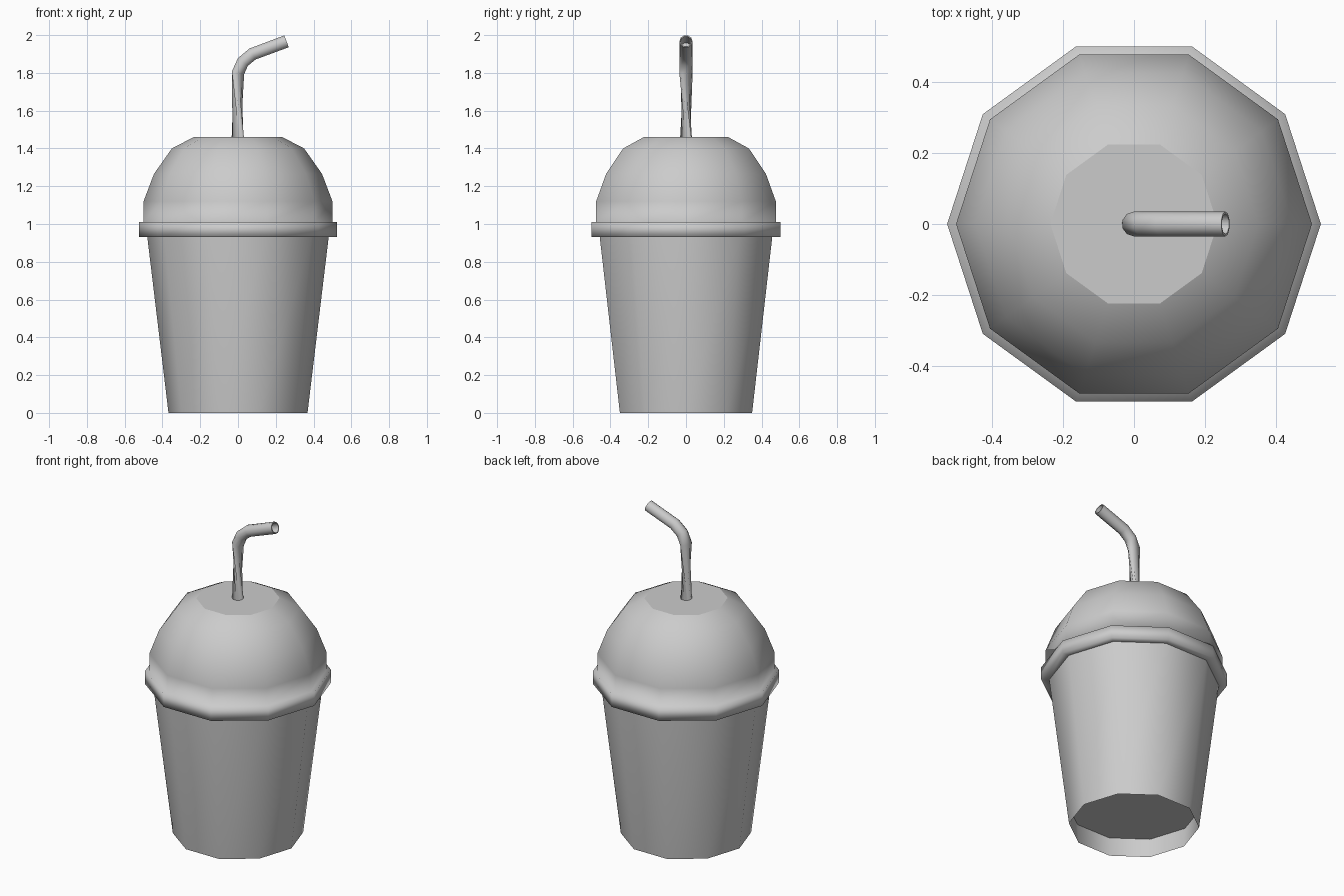
import bpy, bmesh, math
from mathutils import Vector, Matrix

cube = bpy.data.objects.get("Cube")
if cube:
    bpy.data.objects.remove(cube)


def make_material(name, color):
    mat = bpy.data.materials.new(name)
    mat.use_nodes = True
    mat.diffuse_color = color
    mat.node_tree.nodes["Principled BSDF"].inputs["Base Color"].default_value = color
    return mat


GREY = make_material("plain grey", (0.6, 0.6, 0.6, 1))


def finish(bm, name, sharp_angle):
    """Turn a bmesh into a smooth object, sharp only on steep edges."""
    bmesh.ops.recalc_face_normals(bm, faces=bm.faces)
    for face in bm.faces:
        face.smooth = True
    for edge in bm.edges:
        if len(edge.link_faces) == 2 and edge.calc_face_angle() > math.radians(sharp_angle):
            edge.smooth = False
    mesh = bpy.data.meshes.new(name)
    bm.to_mesh(mesh)
    bm.free()
    mesh.materials.append(GREY)
    obj = bpy.data.objects.new(name, mesh)
    bpy.context.collection.objects.link(obj)
    return obj


def skin_rings(bm, rings):
    """Bridge neighbouring rings of vertices with quads."""
    for a, b in zip(rings, rings[1:]):
        n = len(a)
        for i in range(n):
            j = (i + 1) % n
            bm.faces.new((a[i], a[j], b[j], b[i]))


def ring(bm, radius, matrix, sides):
    step = math.tau / sides
    return [bm.verts.new(matrix @ Vector((radius * math.cos(i * step),
                                          radius * math.sin(i * step), 0)))
            for i in range(sides)]


def lathe(name, profile, sides=10, sharp_angle=100):
    """Revolve (radius, height) points and cap both ends."""
    bm = bmesh.new()
    rings = [ring(bm, r, Matrix.Translation((0, 0, z)), sides) for r, z in profile]
    skin_rings(bm, rings)
    caps = [bm.faces.new(rings[0]), bm.faces.new(rings[-1])]
    obj = finish(bm, name, sharp_angle)
    # Flat end caps keep a crisp border
    for poly in list(obj.data.polygons)[-len(caps):]:
        poly.use_smooth = False
        for key in poly.edge_keys:
            for edge in obj.data.edges:
                if edge.key == key:
                    edge.use_edge_sharp = True
    return obj


# Tapered cup with a recessed floor
lathe("cup", [(0.375, 0.12), (0.368, 0), (0.48, 0.93), (0.48, 0.97)])

# Lid: rim band and flat-topped dome
lathe("lid", [(0.478, 0.93), (0.525, 0.93), (0.525, 1.01), (0.5, 1.01),
              (0.5, 1.12), (0.445, 1.265), (0.35, 1.4), (0.235, 1.46)])

# Bent straw: rings follow the path, then fold back inside the open tip
path = [Vector((x, 0, z)) for x, z in
        ((0, 1.42), (0, 1.8), (0.026, 1.858), (0.077, 1.9), (0.257, 1.967))]
bm = bmesh.new()
rings = []
for i, point in enumerate(path):
    before = (point - path[i - 1]).normalized() if i else Vector((0, 0, 1))
    after = (path[i + 1] - point).normalized() if i + 1 < len(path) else before
    tilt = (before + after).normalized().to_track_quat('Z', 'Y').to_matrix().to_4x4()
    rings.append(ring(bm, 0.035, Matrix.Translation(point) @ tilt, 10))
tip_direction = (path[-1] - path[-2]).normalized()
for radius, depth in ((0.029, 0), (0.029, 0.1)):
    spot = Matrix.Translation(path[-1] - tip_direction * depth)
    rings.append(ring(bm, radius, spot @ tilt, 10))
skin_rings(bm, rings)
bm.faces.new(rings[-1])
finish(bm, "straw", 60)
